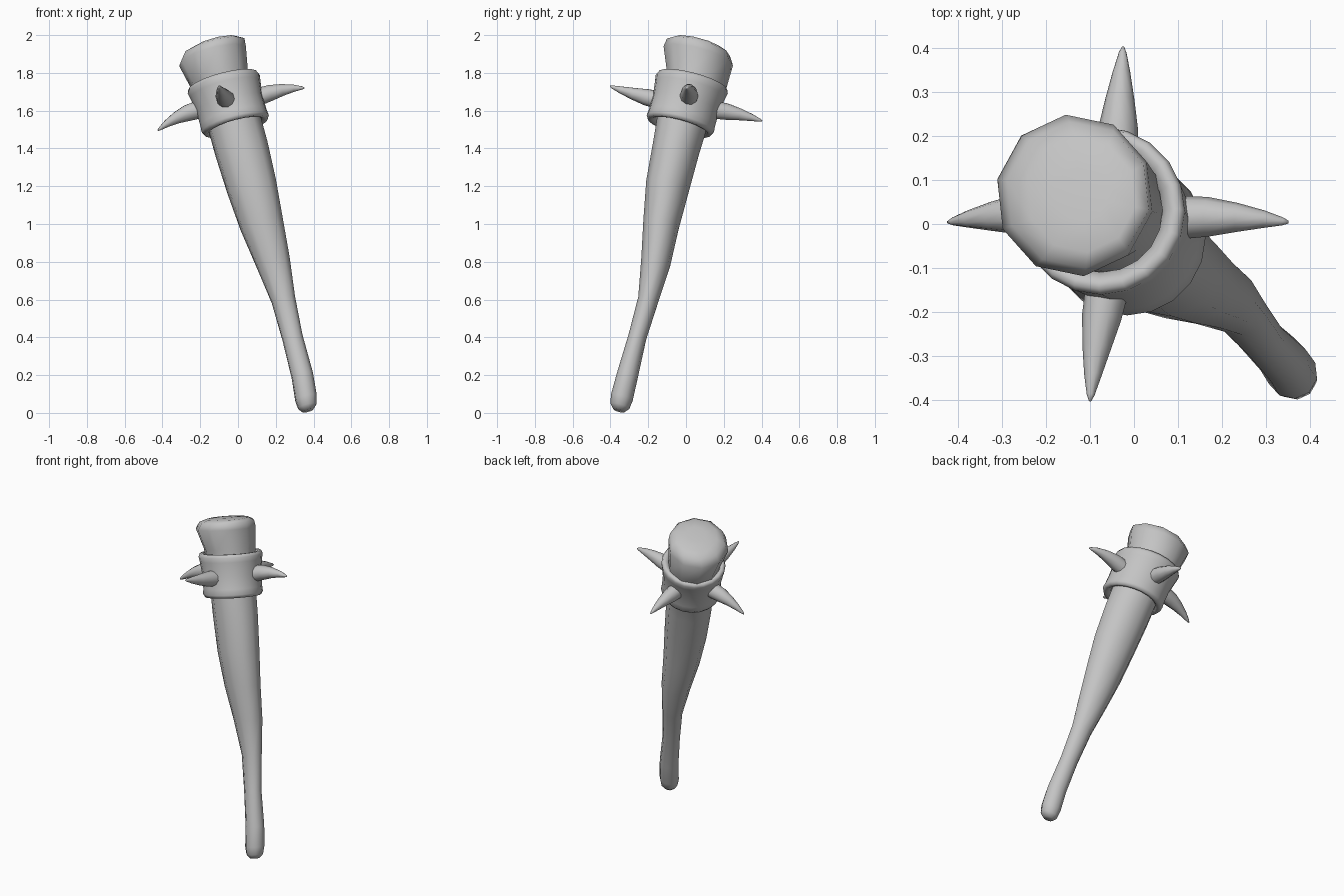
import bpy, bmesh, math
from mathutils import Vector

cube = bpy.data.objects.get("Cube")
if cube:
    bpy.data.objects.remove(cube, do_unlink=True)

grey = bpy.data.materials.new("plain grey")
grey.use_nodes = True
colour = (0.55, 0.55, 0.55, 1)
grey.diffuse_color = colour
grey.node_tree.nodes["Principled BSDF"].inputs["Base Color"].default_value = colour

LEAN = Vector((-0.25, 0.25))  # sideways drift of the club per unit of height


def tilted_ring(centre, rx, ry, sides, phase=0.0):
    """Points of a ring lying square to the leaning club."""
    ring = []
    for i in range(sides):
        a = phase + math.tau * i / sides
        d = Vector((rx * math.cos(a), ry * math.sin(a)))
        ring.append(Vector(centre) + Vector((d.x, d.y, -LEAN.dot(d))))
    return ring


def loft(name, rings, closed=False):
    """Skin a list of rings, capping the ends unless it closes on itself."""
    bm = bmesh.new()
    loops = [[bm.verts.new(p) for p in ring] for ring in rings]
    n = len(loops[0])
    pairs = list(zip(loops, loops[1:]))
    if closed:
        pairs.append((loops[-1], loops[0]))
    else:
        bm.faces.new(loops[0][::-1])
        bm.faces.new(loops[-1])
    for a, b in pairs:
        for i in range(n):
            j = (i + 1) % n
            bm.faces.new((a[i], a[j], b[j], b[i]))
    bmesh.ops.recalc_face_normals(bm, faces=bm.faces)
    mesh = bpy.data.meshes.new(name)
    bm.to_mesh(mesh)
    bm.free()
    mesh.materials.append(grey)
    obj = bpy.data.objects.new(name, mesh)
    bpy.context.collection.objects.link(obj)
    bpy.ops.object.select_all(action="DESELECT")
    obj.select_set(True)
    bpy.context.view_layer.objects.active = obj
    bpy.ops.object.shade_smooth_by_angle(angle=math.radians(80))
    return obj


# Club body: slim rounded grip, swelling shaft, flared head (x, y, z, rx, ry)
body = [
    (.37, -.355, .012, .03, .03),
    (.367, -.35, .035, .05, .05),
    (.36, -.34, .08, .058, .058),
    (.34, -.31, .2, .057, .055),
    (.288, -.258, .4, .054, .047),
    (.24, -.2, .6, .063, .053),
    (.185, -.16, .8, .09, .077),
    (.125, -.132, 1.0, .114, .094),
    (.072, -.098, 1.2, .131, .113),
    (.018, -.053, 1.4, .14, .122),
    (-.015, -.025, 1.52, .14, .13),
    (-.1, .057, 1.77, .155, .16),
    (-.135, .065, 1.89, .18, .185),
    (-.128, .066, 1.935, .165, .168),
    (-.12, .065, 1.955, .125, .13),
    (-.12, .065, 1.962, .06, .06),
]
loft("club_body", [tilted_ring(r[:3], r[3], r[4], 10, -.2) for r in body])

# Collar: thick band with rounded, slightly flared rims (height share, radius)
low, high = Vector((-.01, -.035, 1.515)), Vector((-.08, .035, 1.757))
band = [(.06, .13), (0, .15), (0, .168), (.07, .178), (.2, .175), (.5, .175),
        (.82, .186), (.93, .191), (1, .183), (1, .165), (.93, .14)]
loft("spiked_collar",
     [tilted_ring(low.lerp(high, t), r, r, 20) for t, r in band], closed=True)


def spike(name, base, mid, tip):
    """Tapered horn swept along a gentle bend through three points."""
    base, mid, tip = Vector(base), Vector(mid), Vector(tip)
    bend = 2 * mid - (base + tip) / 2
    rings = []
    for t, r in ((0, .05), (.25, .045), (.5, .033), (.75, .02), (.94, .009), (1, .003)):
        p = base * (1 - t) ** 2 + bend * 2 * t * (1 - t) + tip * t * t
        along = (bend - base) * (1 - t) + (tip - bend) * t
        side = along.cross(Vector((0, 0, 1))).normalized()
        up = side.cross(along).normalized()
        rings.append([p + r * (side * math.cos(a) + up * math.sin(a))
                      for a in (math.tau * i / 10 for i in range(10))])
    loft(name, rings)


# Four spikes around the collar
spike("spike_front", (-.06, -.14, 1.655), (-.085, -.28, 1.69), (-.1, -.403, 1.73))
spike("spike_back", (-.04, .15, 1.605), (-.032, .285, 1.58), (-.025, .403, 1.545))
spike("spike_left", (.1, .015, 1.67), (.235, .015, 1.71), (.352, .004, 1.72))
spike("spike_right", (-.21, .025, 1.605), (-.325, .017, 1.562), (-.424, .004, 1.495))
